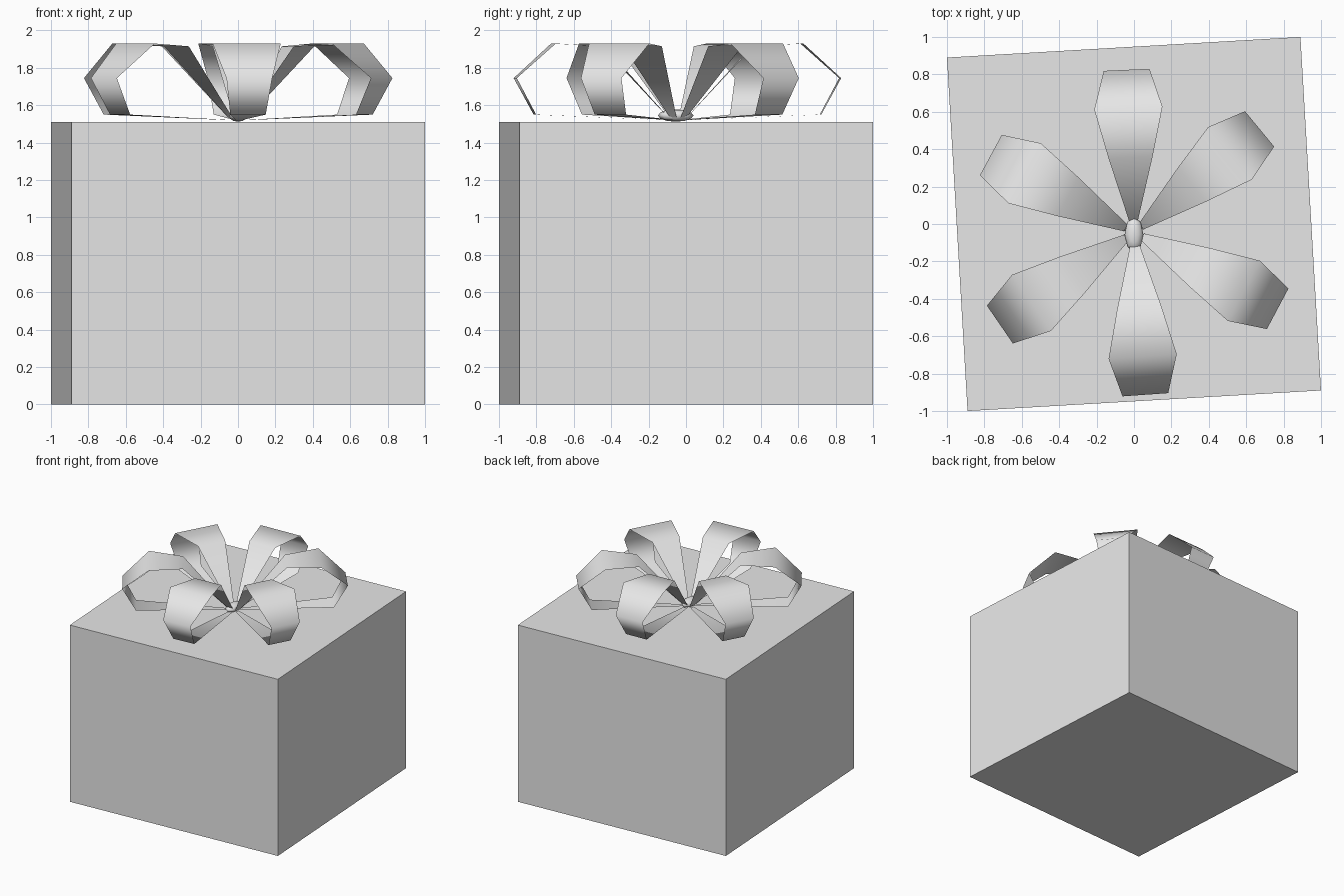
import bpy, bmesh
from math import radians
from mathutils import Matrix, Vector

cube = bpy.data.objects.get("Cube")
if cube:
    bpy.data.objects.remove(cube, do_unlink=True)

grey = bpy.data.materials.new("light grey")
grey.use_nodes = True
grey.diffuse_color = (0.8, 0.8, 0.8, 1)
for node in grey.node_tree.nodes:
    if node.type == "BSDF_PRINCIPLED":
        node.inputs["Base Color"].default_value = (0.8, 0.8, 0.8, 1)


def finish(name, bm, smooth):
    mesh = bpy.data.meshes.new(name)
    for face in bm.faces:
        face.smooth = smooth
    bm.to_mesh(mesh)
    bm.free()
    mesh.materials.append(grey)
    obj = bpy.data.objects.new(name, mesh)
    bpy.context.collection.objects.link(obj)
    return obj


# Gift box, turned slightly
BOX_SIDE, BOX_HEIGHT = 1.893, 1.51
bm = bmesh.new()
bmesh.ops.create_cube(bm, size=1)
bmesh.ops.scale(bm, vec=(BOX_SIDE, BOX_SIDE, BOX_HEIGHT), verts=bm.verts)
bmesh.ops.translate(bm, vec=(0, 0, BOX_HEIGHT / 2), verts=bm.verts)
bmesh.ops.rotate(bm, cent=(0, 0, 0), matrix=Matrix.Rotation(radians(3.33), 3, "Z"), verts=bm.verts)
finish("gift_box", bm, False)

# Ribbon loops: (distance from knot, height, width) from the top strand round to the bottom one
CENTRE = Vector((0, -0.045, 0))
LOOP = [(0.05, 1.535, 0.04), (0.40, 1.915, 0.235), (0.665, 1.93, 0.365),
        (0.87, 1.745, 0.245), (0.765, 1.55, 0.19), (0.04, 1.52, 0.03)]


def ribbon_loop(name, angle):
    bm = bmesh.new()
    rows = [[bm.verts.new((r, side * w / 2, z)) for side in (-1, 1)] for r, z, w in LOOP]
    for a, b in zip(rows, rows[1:]):
        bm.faces.new((a[0], b[0], b[1], a[1]))
    obj = finish(name, bm, True)
    obj.location = CENTRE
    obj.rotation_euler.z = radians(angle)


for i, angle in enumerate((39.5, 92.6, 151.6, 214.5, 274, 332)):
    ribbon_loop(f"ribbon_loop_{i + 1}", angle)

# Knot in the middle of the bow
bm = bmesh.new()
bmesh.ops.create_uvsphere(bm, u_segments=8, v_segments=6, radius=1)
bmesh.ops.scale(bm, vec=(0.05, 0.095, 0.033), verts=bm.verts)
knot = finish("bow_knot", bm, True)
knot.location = CENTRE + Vector((0, -0.01, 1.545))
